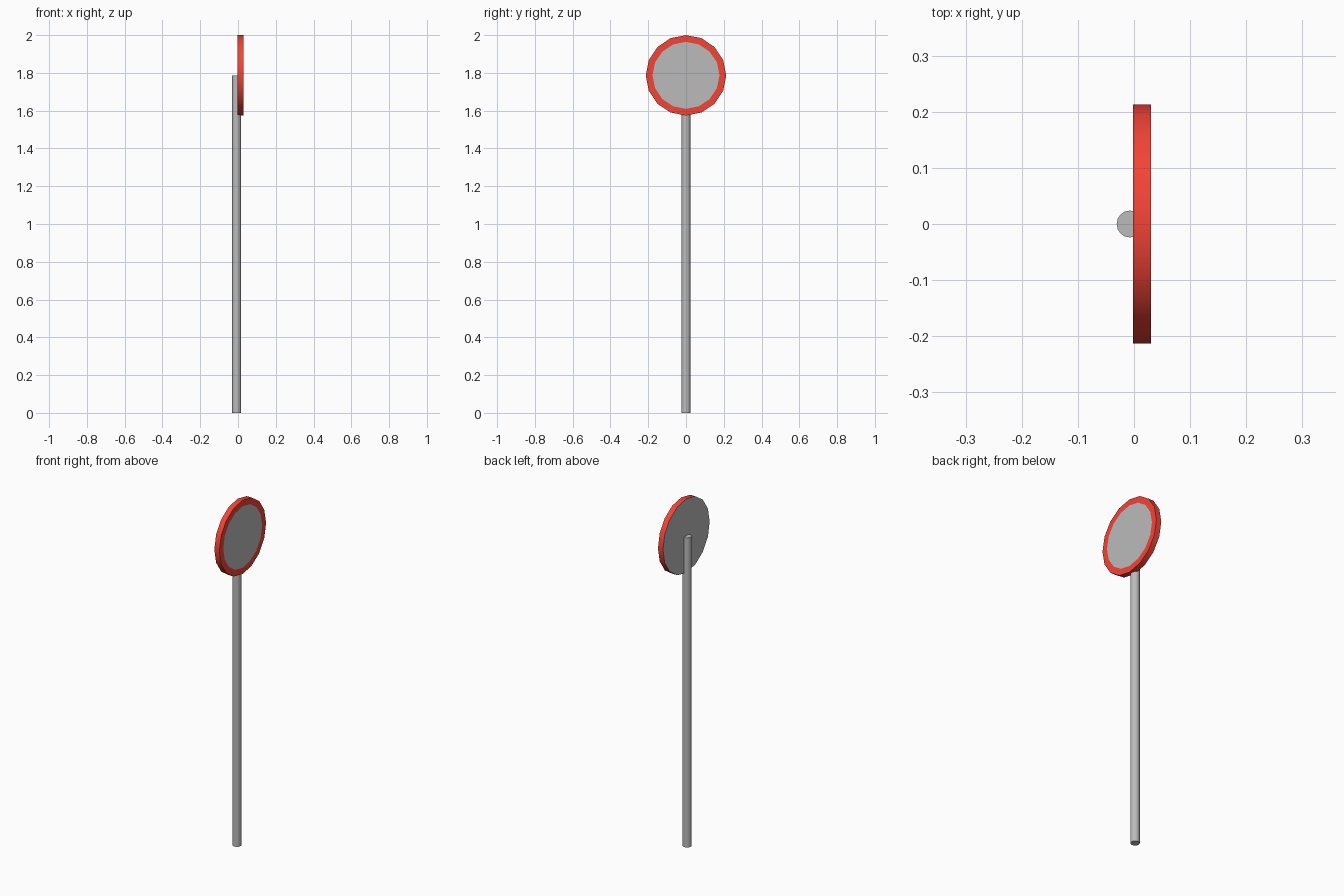
import bpy, bmesh
from math import pi
from mathutils import Matrix

if "Cube" in bpy.data.objects:
    bpy.data.objects.remove(bpy.data.objects["Cube"])


def add_object(name, bm, materials=()):
    mesh = bpy.data.meshes.new(name)
    bm.to_mesh(mesh)
    bm.free()
    for m in materials:
        mesh.materials.append(m)
    ob = bpy.data.objects.new(name, mesh)
    bpy.context.collection.objects.link(ob)
    bpy.ops.object.select_all(action='DESELECT')
    ob.select_set(True)
    bpy.context.view_layer.objects.active = ob
    bpy.ops.object.shade_smooth_by_angle()
    return ob


def cylinder(radius, depth, matrix, sides=16):
    bm = bmesh.new()
    bmesh.ops.create_cone(bm, cap_ends=True, segments=sides, radius1=radius,
                          radius2=radius, depth=depth, matrix=matrix)
    bm.normal_update()
    return bm


red = bpy.data.materials.new("red")
red.diffuse_color = (0.905, 0.056, 0.037, 1)
red.use_nodes = True
red.node_tree.nodes["Principled BSDF"].inputs["Base Color"].default_value = red.diffuse_color
grey = bpy.data.materials.new("grey")
grey.diffuse_color = (0.5, 0.5, 0.5, 1)
grey.use_nodes = True
grey.node_tree.nodes["Principled BSDF"].inputs["Base Color"].default_value = grey.diffuse_color

SIGN_R, SIGN_Z = 0.213, 1.787

# Pole, reaching up to the middle of the sign
pole = cylinder(0.024, SIGN_Z, Matrix.Translation((-0.007, 0, SIGN_Z / 2)))
add_object("pole", pole, [grey])

# Round sign facing +x: grey back and centre, red rim and border
sign = cylinder(SIGN_R, 0.032,
                Matrix.Translation((0.014, 0, SIGN_Z)) @ Matrix.Rotation(pi / 2, 4, 'Y'))
front = max(sign.faces, key=lambda f: f.normal.x)
back = min(sign.faces, key=lambda f: f.normal.x)
bmesh.ops.inset_region(sign, faces=[front], thickness=0.035, use_even_offset=True)
for f in sign.faces:
    f.material_index = 0 if f in (front, back) else 1
add_object("sign_disc", sign, [grey, red])
